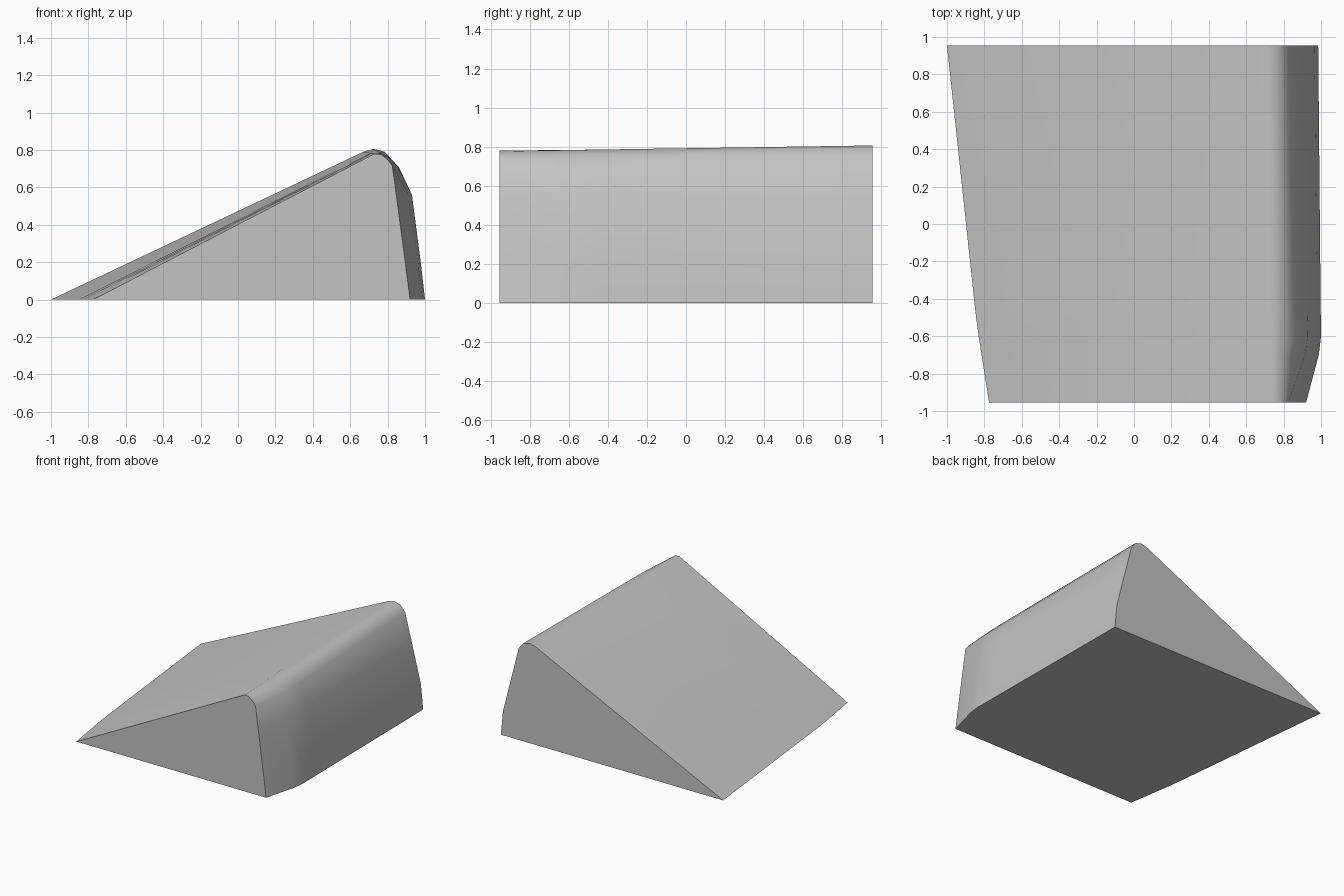
import bpy
import bmesh
from math import radians

cube = bpy.data.objects.get("Cube")
if cube:
    bpy.data.objects.remove(cube, do_unlink=True)

# Single grey material
grey = bpy.data.materials.new("plain grey")
grey.use_nodes = True
colour = (0.55, 0.55, 0.55, 1)
grey.diffuse_color = colour
grey.node_tree.nodes["Principled BSDF"].inputs["Base Color"].default_value = colour

# Cross-sections from front to back: toe, crest, shoulder, flank, heel as (x, z)
sections = [
    (-0.955, [(-0.775, 0), (0.73, 0.78), (0.765, 0.775), (0.80, 0.75), (0.825, 0.715), (0.85, 0.53), (0.894, 0.2), (0.92, 0)]),
    (-0.70, [(-0.815, 0), (0.72, 0.782), (0.765, 0.78), (0.81, 0.757), (0.85, 0.715), (0.915, 0.555), (0.963, 0.2), (0.988, 0)]),
    (-0.60, [(-0.831, 0), (0.715, 0.783), (0.765, 0.782), (0.815, 0.757), (0.862, 0.705), (0.93, 0.56), (0.977, 0.2), (1.0, 0)]),
    (-0.45, [(-0.85, 0), (0.71, 0.784), (0.76, 0.785), (0.81, 0.762), (0.855, 0.71), (0.925, 0.555), (0.977, 0.2), (0.998, 0)]),
    (0.955, [(-1.0, 0), (0.67, 0.79), (0.725, 0.806), (0.785, 0.79), (0.825, 0.74), (0.88, 0.53), (0.965, 0.2), (0.985, 0)]),
]

# Loft the wedge along y, with the last strip closing the underside
bm = bmesh.new()
rings = [[bm.verts.new((x, y, z)) for x, z in pts] for y, pts in sections]
for a, b in zip(rings, rings[1:]):
    for i in range(len(a)):
        j = (i + 1) % len(a)
        bm.faces.new((a[i], a[j], b[j], b[i]))
bm.faces.new(rings[0])
bm.faces.new(rings[-1])
bmesh.ops.recalc_face_normals(bm, faces=bm.faces)

mesh = bpy.data.meshes.new("wedge_block")
bm.to_mesh(mesh)
bm.free()
mesh.materials.append(grey)
wedge = bpy.data.objects.new("wedge_block", mesh)
bpy.context.collection.objects.link(wedge)

# Smooth the rounded ridge, keep the ends and base crisp
bpy.ops.object.select_all(action="DESELECT")
wedge.select_set(True)
bpy.context.view_layer.objects.active = wedge
bpy.ops.object.shade_smooth_by_angle(angle=radians(35))
